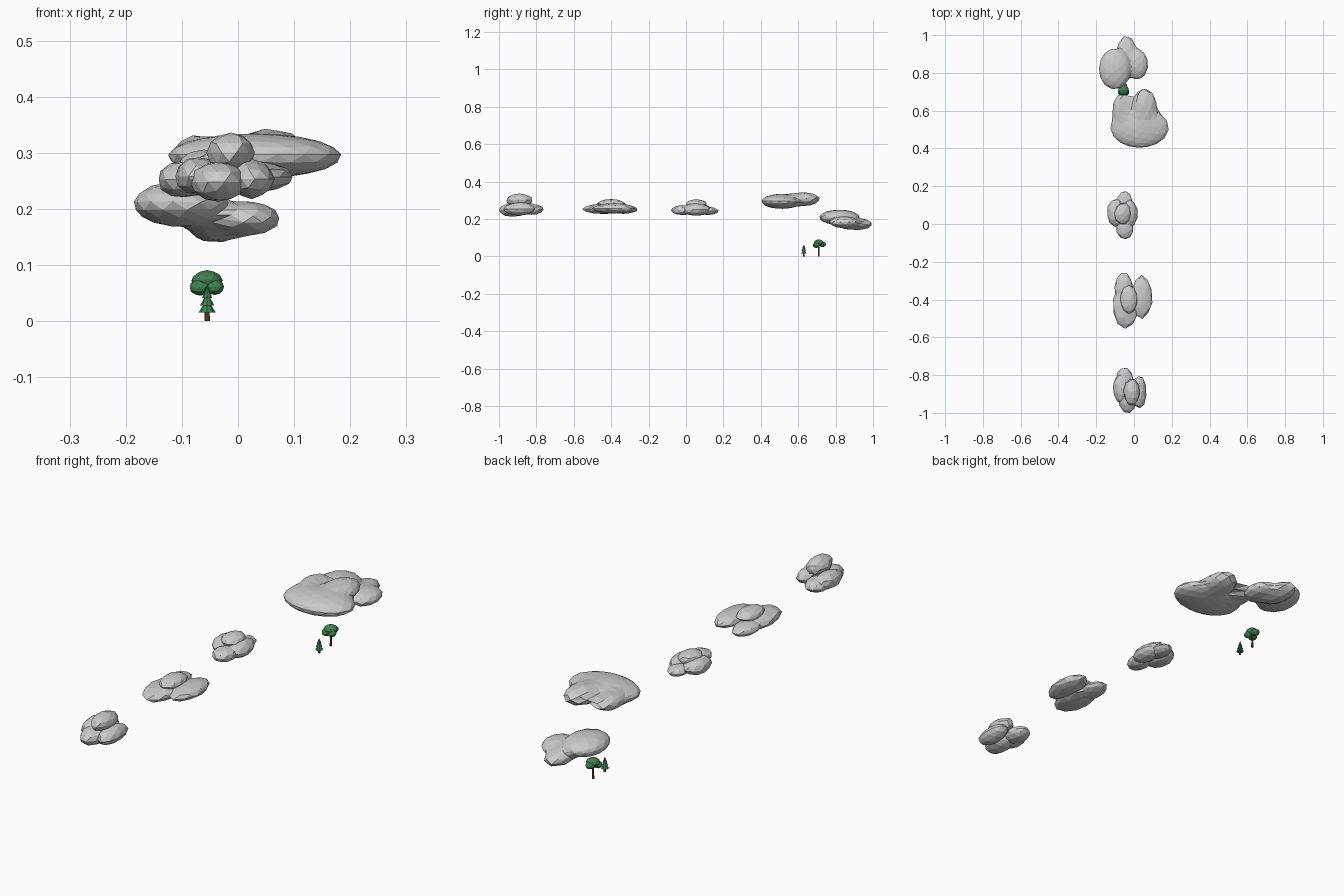
import bpy, bmesh, math, random
from mathutils import Vector, Matrix

random.seed(4)


def material(name, rgb):
    m = bpy.data.materials.new(name)
    m.diffuse_color = (*rgb, 1)
    return m


GREEN = material("leaf_green", (0.05, 0.22, 0.08))
BROWN = material("bark_brown", (0.2, 0.07, 0.03))


def finish(name, bm, mat=None):
    bmesh.ops.recalc_face_normals(bm, faces=bm.faces)
    me = bpy.data.meshes.new(name)
    bm.to_mesh(me)
    bm.free()
    ob = bpy.data.objects.new(name, me)
    bpy.context.collection.objects.link(ob)
    if mat:
        me.materials.append(mat)
    return ob


def puffs(name, lobes, jitter=0.05, mat=None):
    """Overlapping faceted ellipsoids: (centre, radii)."""
    bm = bmesh.new()
    for c, r in lobes:
        spin = Matrix.Rotation(random.uniform(0, 6.28), 4, 'Z')
        vs = bmesh.ops.create_icosphere(bm, subdivisions=2, radius=1, matrix=spin)["verts"]
        for v in vs:
            k = 1.02 + random.uniform(-jitter, jitter)
            v.co = Vector([c[i] + v.co[i] * r[i] * k for i in range(3)])
    return finish(name, bm, mat)


def blended_cloud(name, centre, stretch, lobes, k=7):
    """One faceted skin wrapped round softly blended ellipsoids."""
    bm = bmesh.new()
    bmesh.ops.create_icosphere(bm, subdivisions=3, radius=1)
    c0 = Vector(centre)

    def field(p):
        return sum(math.exp(-k * (Vector([(p[i] - c[i]) / r[i] for i in range(3)]).length - 1))
                   for c, r in lobes)

    for v in bm.verts:
        d = Vector([v.co[i] * stretch[i] for i in range(3)])
        lo, hi = 0.0, 3.0
        for _ in range(24):
            mid = (lo + hi) / 2
            if field(c0 + d * mid) > 1:
                lo = mid
            else:
                hi = mid
        v.co = c0 + d * lo
    return finish(name, bm)


def cone(bm, x, y, z0, z1, r0, r1, n):
    bmesh.ops.create_cone(bm, cap_ends=True, segments=n, radius1=r0, radius2=r1, depth=z1 - z0,
                          matrix=Matrix.Translation((x, y, (z0 + z1) / 2)))


# Three small clouds in a row
puffs("cloud_front", [
    ((-0.035, -0.925, 0.248), (0.048, 0.075, 0.036)),
    ((-0.070, -0.870, 0.258), (0.042, 0.075, 0.034)),
    ((0.025, -0.890, 0.253), (0.040, 0.085, 0.034)),
    ((-0.050, -0.825, 0.250), (0.045, 0.062, 0.028)),
    ((-0.012, -0.890, 0.300), (0.042, 0.070, 0.034))])
puffs("cloud_second", [
    ((-0.045, -0.435, 0.253), (0.068, 0.115, 0.027)),
    ((0.042, -0.385, 0.257), (0.054, 0.112, 0.026)),
    ((-0.055, -0.335, 0.252), (0.048, 0.075, 0.024)),
    ((-0.028, -0.400, 0.282), (0.045, 0.073, 0.024))])
puffs("cloud_middle", [
    ((-0.095, 0.060, 0.252), (0.048, 0.072, 0.032)),
    ((-0.025, 0.055, 0.250), (0.043, 0.075, 0.032)),
    ((-0.048, -0.020, 0.247), (0.045, 0.062, 0.026)),
    ((-0.050, 0.115, 0.243), (0.040, 0.058, 0.021)),
    ((-0.060, 0.055, 0.278), (0.044, 0.057, 0.026))])

# Two large clouds over the trees
blended_cloud("cloud_large", (0.02, 0.55, 0.297), (0.16, 0.15, 0.05), [
    ((0.030, 0.510, 0.294), (0.155, 0.106, 0.040)),
    ((-0.065, 0.610, 0.300), (0.048, 0.080, 0.033)),
    ((0.055, 0.625, 0.306), (0.064, 0.092, 0.037))])
blended_cloud("cloud_back", (-0.05, 0.85, 0.198), (0.13, 0.14, 0.05), [
    ((-0.102, 0.820, 0.209), (0.084, 0.108, 0.041)),
    ((-0.040, 0.905, 0.172), (0.052, 0.092, 0.033)),
    ((0.015, 0.845, 0.182), (0.060, 0.080, 0.031))])

# Trunks
bm = bmesh.new()
cone(bm, -0.055, 0.63, 0, 0.018, 0.005, 0.004, 8)
finish("pine_trunk", bm, BROWN)
bm = bmesh.new()
cone(bm, -0.055, 0.71, 0, 0.055, 0.005, 0.003, 8)
finish("round_tree_trunk", bm, BROWN)

# Pine foliage in three tiers
bm = bmesh.new()
for z0, z1, r in ((0.015, 0.038, 0.0155), (0.028, 0.05, 0.0125), (0.041, 0.062, 0.009)):
    cone(bm, -0.055, 0.63, z0, z1, r, 0.001, 8)
finish("pine_foliage", bm, GREEN)

# Round tree crown
puffs("round_tree_crown", [
    ((-0.055, 0.71, 0.072), (0.027, 0.027, 0.018)),
    ((-0.068, 0.697, 0.060), (0.018, 0.019, 0.014)),
    ((-0.042, 0.699, 0.061), (0.017, 0.018, 0.014)),
    ((-0.055, 0.729, 0.064), (0.019, 0.019, 0.014))], 0.04, GREEN)
